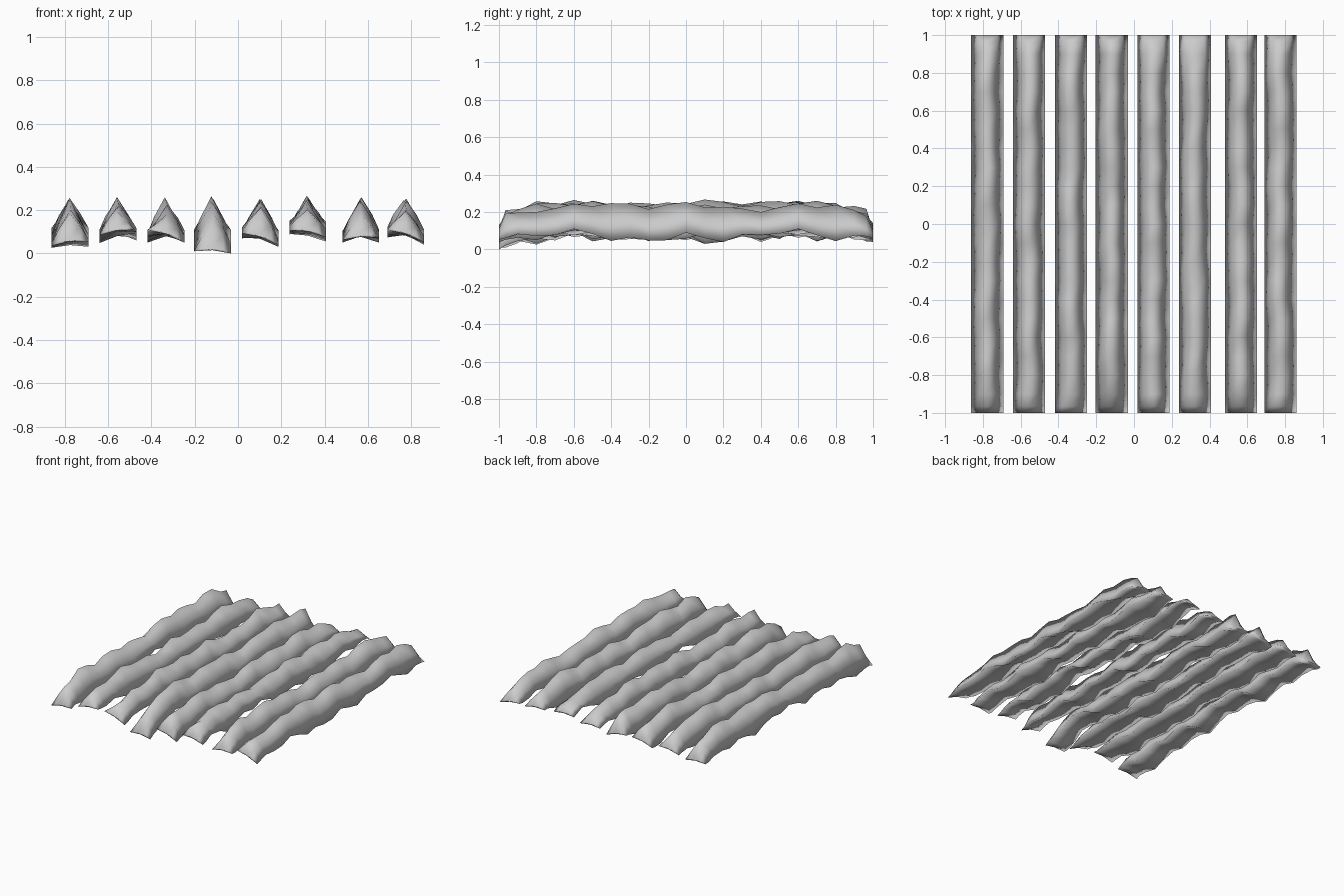
import bpy, bmesh, math, random

if "Cube" in bpy.data.objects:
    bpy.data.objects.remove(bpy.data.objects["Cube"])

random.seed(4)
HALF = 0.085

# rows along each furrow: even steps plus a tight row near each end
ROWS = [-1, -0.965] + [round(-0.9 + 0.1 * i, 2) for i in range(19)] + [0.965, 1]


def wobble():
    """Irregular function of y, mostly within -1..1."""
    a, b, c = (random.uniform(0, 6.28) for _ in range(3))
    return lambda y: max(-1, min(1, 0.4 * math.sin(5 * y + a) + 0.4 * math.sin(11 * y + b)
                                 + 0.5 * math.sin(21 * y + c)))


def furrow(name, cx, left, right, peak, front_drop):
    """Solid soil ridge: peaked top, flat underside, irregular edges, sloping ends."""
    bm = bmesh.new()
    wl, wr, wp, wx = (wobble() for _ in range(4))
    rings = []
    for y in ROWS:
        end = abs(y) == 1
        drop = front_drop * max(0, (-y - 0.75) / 0.25)
        zl = (left[0] + left[1]) / 2 + (left[1] - left[0]) / 2 * wl(y) - drop
        zr = (right[0] + right[1]) / 2 + (right[1] - right[0]) / 2 * wr(y) - drop
        zl, zr = max(zl, 0.01), max(zr, 0.0)
        zp = peak - 0.03 + 0.03 * wp(y) - 0.3 * drop
        zp -= 0.045 * max(0, (abs(y) - 0.8) / 0.165)
        if end:
            zp = (zl + zr) / 2 + 0.03
        k = 0.47
        sx = 0 if end else 0.008 * wx(y)
        pts = [(-HALF, zl), (-0.05 + sx, zl + k * (zp - zl)), (sx, zp),
               (0.05 + sx, zr + k * (zp - zr)), (HALF, zr),
               (0, (zl + zr) / 2 + 0.01)]
        rings.append([bm.verts.new((cx + x, y, z)) for x, z in pts])
    for r0, r1 in zip(rings, rings[1:]):
        for i in range(6):
            j = (i + 1) % 6
            bm.faces.new((r0[i], r0[j], r1[j], r1[i]))
    bm.faces.new(rings[0])
    bm.faces.new(rings[-1])
    bmesh.ops.recalc_face_normals(bm, faces=bm.faces)
    for f in bm.faces:
        f.smooth = True
    me = bpy.data.meshes.new(name)
    bm.to_mesh(me)
    bm.free()
    ob = bpy.data.objects.new(name, me)
    bpy.context.collection.objects.link(ob)


# centre x, left edge height range, right edge range, ridge top, front droop
FURROWS = [
    (-0.777, (0.04, 0.12), (0.04, 0.13), 0.265, 0.07),
    (-0.555, (0.045, 0.11), (0.06, 0.12), 0.260, 0.00),
    (-0.333, (0.05, 0.11), (0.05, 0.11), 0.260, 0.00),
    (-0.118, (0.04, 0.11), (0.03, 0.11), 0.265, 0.07),
    (0.103, (0.07, 0.12), (0.03, 0.11), 0.260, 0.00),
    (0.322, (0.08, 0.15), (0.055, 0.15), 0.272, 0.00),
    (0.567, (0.05, 0.11), (0.05, 0.11), 0.260, 0.00),
    (0.775, (0.07, 0.12), (0.03, 0.11), 0.260, 0.00),
]
for n, spec in enumerate(FURROWS, 1):
    furrow(f"soil_furrow_{n}", *spec)
